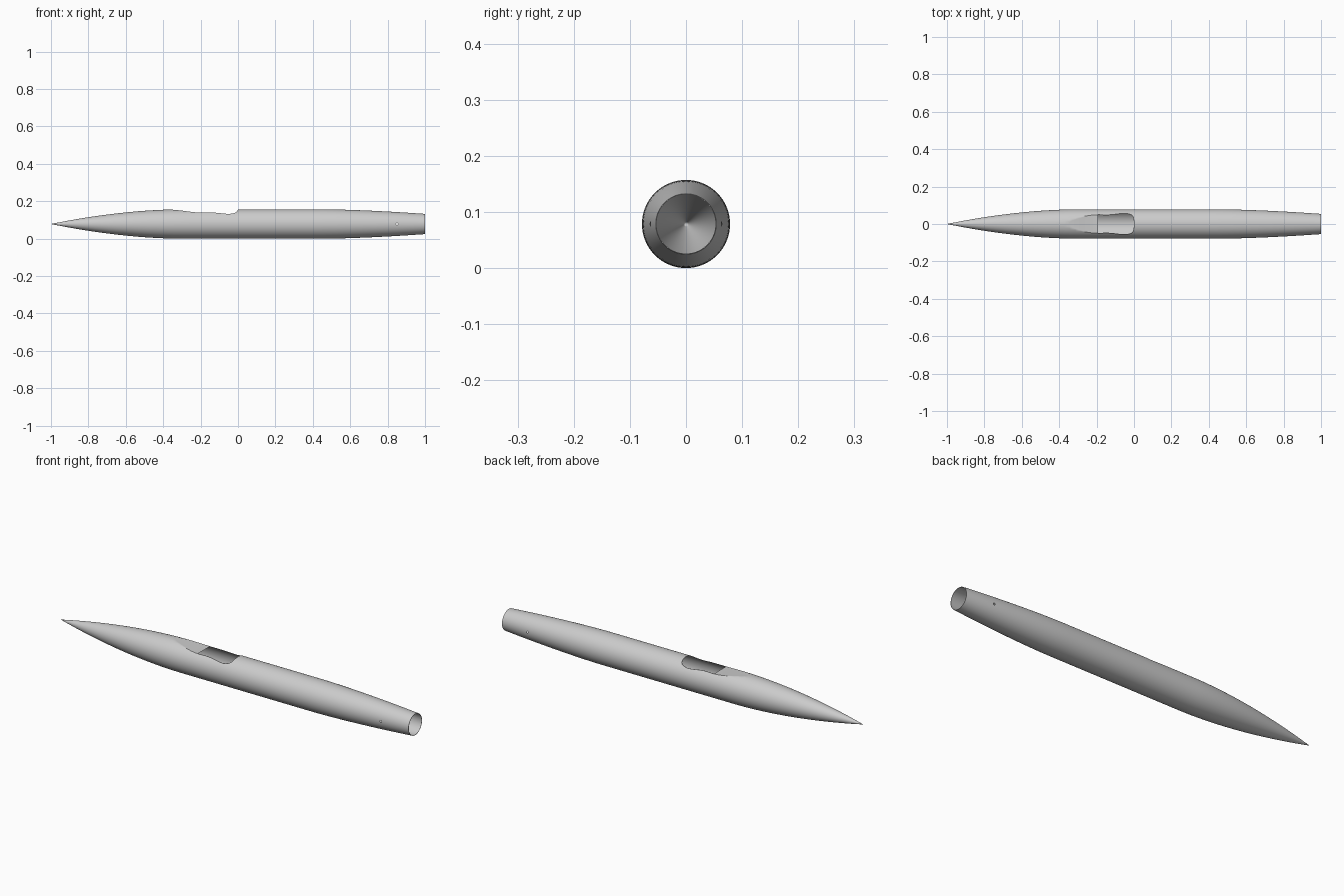
import bpy, bmesh, math
from mathutils import Vector

R = 0.0785          # largest hull radius, also the axis height
WALL = 0.0015
SIDES = 96

cube = bpy.data.objects.get("Cube")
if cube:
    bpy.data.objects.remove(cube, do_unlink=True)

grey = bpy.data.materials.new("light grey")
grey.use_nodes = True
grey.diffuse_color = (0.6, 0.6, 0.6, 1)
grey.node_tree.nodes["Principled BSDF"].inputs["Base Color"].default_value = (0.6, 0.6, 0.6, 1)


def radius(x):
    """Hull radius: pointed nose, straight middle, gentle tail taper."""
    if x < -0.3:
        return R * (1 - ((-0.3 - x) / 0.7) ** 1.83)
    if x > 0.45:
        return R - 0.0245 * ((x - 0.45) / 0.55) ** 1.6
    return R


def spline(points, steps=8):
    """Smooth path through the points."""
    p = [Vector(q) for q in points]
    p = [2 * p[0] - p[1]] + p + [2 * p[-1] - p[-2]]
    out = []
    for a, b, c, d in zip(p, p[1:], p[2:], p[3:]):
        for i in range(steps):
            t = i / steps
            out.append(0.5 * (2 * b + (c - a) * t + (2 * a - 5 * b + 4 * c - d) * t * t
                              + (3 * b - a - 3 * c + d) * t ** 3))
    return out + [p[-2]]


def make(name, bm):
    bmesh.ops.recalc_face_normals(bm, faces=bm.faces)
    mesh = bpy.data.meshes.new(name)
    bm.to_mesh(mesh)
    bm.free()
    obj = bpy.data.objects.new(name, mesh)
    bpy.context.collection.objects.link(obj)
    mesh.materials.append(grey)
    return obj


def select(obj):
    bpy.ops.object.select_all(action="DESELECT")
    obj.select_set(True)
    bpy.context.view_layer.objects.active = obj


def cut(obj, cutter):
    select(obj)
    mod = obj.modifiers.new("cut", "BOOLEAN")
    mod.operation = "DIFFERENCE"
    mod.solver = "EXACT"
    mod.object = cutter
    bpy.ops.object.modifier_apply(modifier=mod.name)
    bpy.data.objects.remove(cutter, do_unlink=True)


# Hull: thin closed shell, outer skin forward to back, inner skin back to front
N = 64
outer = [(-1 + 2 * i / N, radius(-1 + 2 * i / N)) for i in range(1, N + 1)]
inner = [(x, r - WALL) for x, r in reversed(outer)]
bm = bmesh.new()
rings = []
for x, r in outer + inner:
    rings.append([bm.verts.new((x, r * math.cos(a), R + r * math.sin(a)))
                  for a in (2 * math.pi * k / SIDES for k in range(SIDES))])
for a, b in zip(rings, rings[1:]):
    for k in range(SIDES):
        j = (k + 1) % SIDES
        bm.faces.new((a[k], a[j], b[j], b[k]))
for ring, tip_x in ((rings[0], -1), (rings[-1], -0.985)):
    tip = bm.verts.new((tip_x, 0, R))
    for k in range(SIDES):
        bm.faces.new((tip, ring[k], ring[(k + 1) % SIDES]))
hull = make("hull", bm)

# Cockpit opening: side-on curve swept across the hull
rim = spline([(-0.39, 0.158), (-0.35, 0.155), (-0.3, 0.150), (-0.25, 0.1435),
              (-0.2, 0.1395), (-0.13, 0.1395), (-0.06, 0.133), (-0.03, 0.135),
              (-0.008, 0.143), (0.002, 0.160)])
bm = bmesh.new()
outline = [(p.x, p.y) for p in rim] + [(0.002, 0.25), (-0.39, 0.25)]
face = bm.faces.new([bm.verts.new((x, -0.2, z)) for x, z in outline])
swept = bmesh.ops.extrude_face_region(bm, geom=[face])["geom"]
bmesh.ops.translate(bm, vec=(0, 0.4, 0),
                    verts=[g for g in swept if isinstance(g, bmesh.types.BMVert)])
cut(hull, make("opening_cutter", bm))

# Pin hole through both sides of the tail
bpy.ops.mesh.primitive_cylinder_add(vertices=16, radius=0.005, depth=0.4,
                                    location=(0.85, 0, R), rotation=(math.pi / 2, 0, 0))
cut(hull, bpy.context.object)

# Deck ahead of the opening, following the same curve
bm = bmesh.new()
rows = []
for p in rim:
    if p.x > -0.19:
        break
    half = math.sqrt(max((radius(p.x) - WALL / 2) ** 2 - (p.y - R) ** 2, 0))
    if half > 0.003:
        rows.append([bm.verts.new((p.x, half * s / 4, p.y)) for s in range(-4, 5)])
for a, b in zip(rows, rows[1:]):
    for k in range(8):
        bm.faces.new((a[k], b[k], b[k + 1], a[k + 1]))
for f in bm.faces:
    f.normal_update()
deck = make("cockpit_deck", bm)
if deck.data.polygons[0].normal.z < 0:
    deck.data.flip_normals()

for obj in (hull, deck):
    select(obj)
    bpy.ops.object.shade_smooth_by_angle(angle=math.radians(30))
